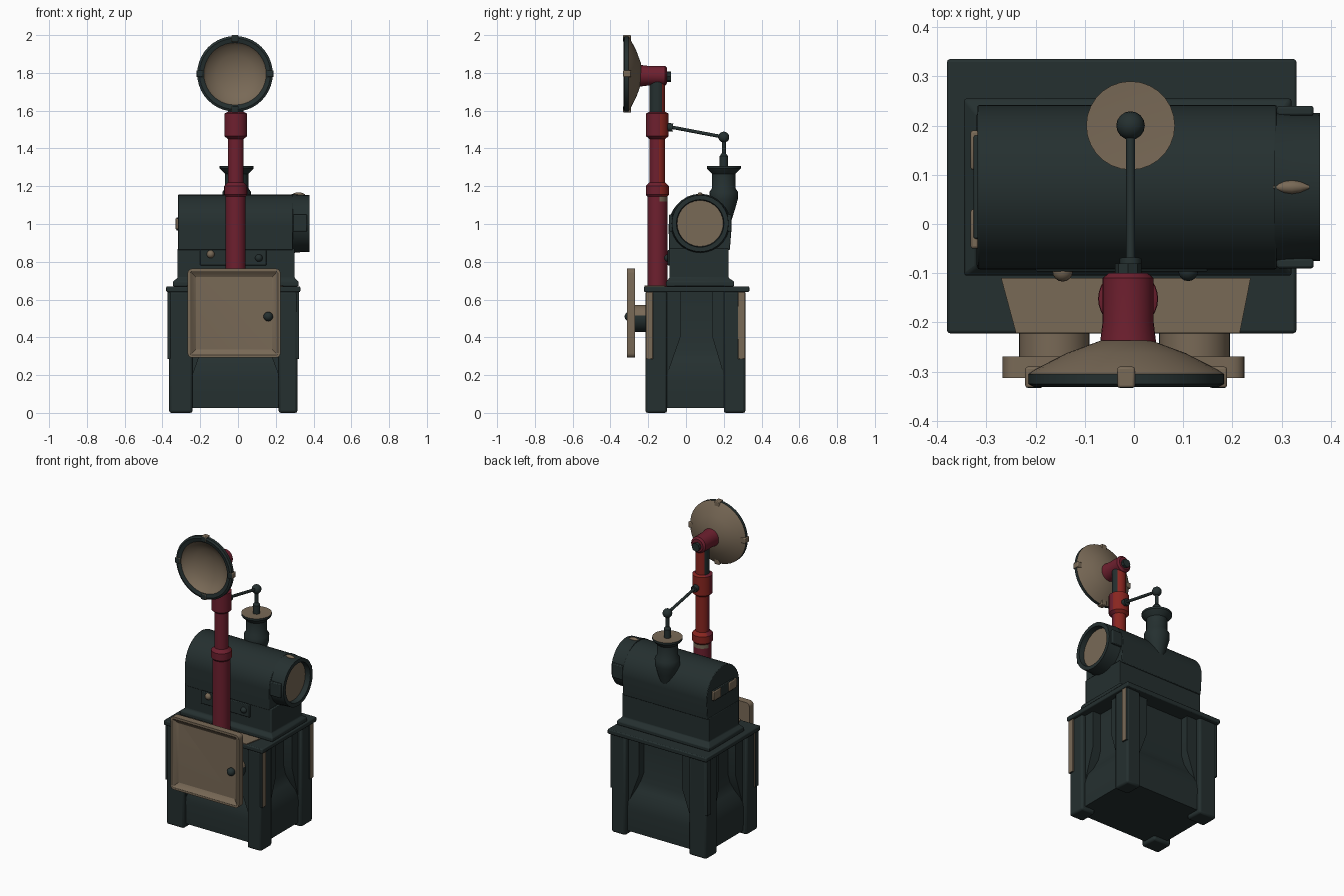
import bpy, bmesh, math
from mathutils import Vector, Matrix

cube = bpy.data.objects.get("Cube")
if cube:
    bpy.data.objects.remove(cube)


def material(name, rgb):
    m = bpy.data.materials.new(name)
    m.use_nodes = True
    m.diffuse_color = (*rgb, 1)
    m.node_tree.nodes["Principled BSDF"].inputs["Base Color"].default_value = (*rgb, 1)
    return m


IRON = material("dark green iron", (0.018, 0.029, 0.029))
TAN = material("worn tan", (0.19, 0.142, 0.094))
RED = material("crimson paint", (0.155, 0.014, 0.028))
SCARLET = material("scarlet paint", (0.25, 0.019, 0.014))


def finish(bm, name, mats, rule=None, bevel=0):
    bmesh.ops.recalc_face_normals(bm, faces=bm.faces)
    bm.normal_update()
    if rule:
        for f in bm.faces:
            f.material_index = int(rule(f))
    me = bpy.data.meshes.new(name)
    bm.to_mesh(me)
    bm.free()
    ob = bpy.data.objects.new(name, me)
    bpy.context.collection.objects.link(ob)
    for m in mats:
        me.materials.append(m)
    if bevel:
        mod = ob.modifiers.new("soft edges", 'BEVEL')
        mod.width, mod.segments = bevel, 2
    bpy.ops.object.select_all(action='DESELECT')
    ob.select_set(True)
    bpy.context.view_layer.objects.active = ob
    bpy.ops.object.shade_smooth_by_angle(angle=math.radians(35))


def box(name, x, y, z, mats, bevel=0, rule=None):
    bm = bmesh.new()
    bmesh.ops.create_cube(bm, size=1)
    for v in bm.verts:
        v.co = [(lo + hi) / 2 + c * (hi - lo) for (lo, hi), c in zip((x, y, z), v.co)]
    finish(bm, name, mats, rule, bevel)


def loft(name, rings, mats, rule=None, bevel=0):
    """Skin a stack of point rings and cap both ends."""
    bm = bmesh.new()
    rows = [[bm.verts.new(p) for p in ring] for ring in rings]
    n = len(rows[0])
    for a, b in zip(rows, rows[1:]):
        for i in range(n):
            j = (i + 1) % n
            bm.faces.new((a[i], a[j], b[j], b[i]))
    bm.faces.new(rows[0])
    bm.faces.new(rows[-1])
    finish(bm, name, mats, rule, bevel)


def turned(name, base, axis, profile, mats, rule=None, sides=28):
    """Lathe a (radius, distance) profile along an axis from base."""
    q = Vector((0, 0, 1)).rotation_difference(Vector(axis))
    rings = []
    for r, d in profile:
        rings.append([Vector(base) + q @ Vector((r * math.cos(math.tau * i / sides),
                                                 r * math.sin(math.tau * i / sides), d))
                      for i in range(sides)])
    loft(name, rings, mats, rule)


def ball(name, at, r, mat):
    bm = bmesh.new()
    bmesh.ops.create_uvsphere(bm, u_segments=16, v_segments=10, radius=r,
                              matrix=Matrix.Translation(at))
    finish(bm, name, [mat])


def rod(name, a, b, r, mat):
    d = Vector(b) - Vector(a)
    turned(name, a, d.normalized(), [(r, 0), (r, d.length)], [mat], sides=12)


def rect(x0, x1, y0, y1, z):
    return [(x0, y0, z), (x1, y0, z), (x1, y1, z), (x0, y1, z)]


# Stand: corner legs as (outer, inner, top inner) edges, webs that widen upward, side plates
for sx, xo, xi, xt in (("right", -0.365, -0.24, -0.17), ("left", 0.315, 0.215, 0.14)):
    for sy, yo, yi, yt in (("front", -0.215, -0.1, -0.03), ("back", 0.315, 0.2, 0.14)):
        box(f"{sy}_{sx}_leg", sorted((xo, xi)), sorted((yo, yi)), (0, 0.645), [IRON], 0.012)
        wx, wy = xo * 0.92, yo * 0.9
        loft(f"{sy}_{sx}_web", [rect(wx, xi, wy, yi, 0.2), rect(wx, (xi + xt) / 2, wy, (yi + yt) / 2, 0.3),
                                rect(wx, xt, wy, yt, 0.4), rect(wx, xt, wy, yt, 0.645)], [IRON])
        edge = (-0.213, -0.175) if sy == "front" else (0.275, 0.313)
        box(f"{sy}_{sx}_leg_plate", (xo - 0.009, xo + 0.009), edge, (0.285, 0.64), [IRON, TAN],
            0.003, lambda f: f.normal.x > 0.5 or (f.normal.y > 0.5 and sy == "front"))


# Stand core: bulged foot below a recessed channel
def core_ring(a, b, z):
    return rect(-0.025 - a, -0.025 + a, 0.05 - b, 0.05 + b, z)


loft("stand_core", [core_ring(0.315, 0.24, 0.025), core_ring(0.318, 0.243, 0.17),
                    core_ring(0.305, 0.23, 0.24), core_ring(0.275, 0.2, 0.285),
                    core_ring(0.255, 0.18, 0.34), core_ring(0.255, 0.18, 0.645)], [IRON])
box("table_top", (-0.38, 0.33), (-0.222, 0.335), (0.64, 0.67), [IRON], 0.006)
loft("table_patch", [[(-0.24, -0.221, z), (0.215, -0.221, z), (0.237, -0.11, z), (-0.27, -0.11, z)]
                     for z in (0.669, 0.675)], [TAN])

# Boiler skirt with a flared foot
loft("skirt", [rect(-0.345, 0.32, -0.105, 0.255, 0.67), rect(-0.345, 0.32, -0.105, 0.255, 0.695),
               rect(-0.32, 0.3, -0.087, 0.225, 0.715), rect(-0.32, 0.3, -0.087, 0.225, 0.87)],
     [IRON], bevel=0.005)
box("skirt_front_panel", (-0.2, 0.15), (-0.097, -0.08), (0.78, 0.862), [IRON], 0.004)
ball("skirt_tan_knob", (-0.145, -0.096, 0.84), 0.021, TAN)
ball("skirt_dark_knob", (0.11, -0.096, 0.82), 0.02, IRON)

# Boiler barrel: arched section pulled along x
arch = [(0.232, 0.862)]
for i in range(25):
    t = math.pi * i / 24
    arch.append((0.075 + 0.167 * math.cos(t), 0.99 + 0.165 * math.sin(t)))
arch.append((-0.09, 0.862))
loft("boiler_barrel", [[(x, y, z) for y, z in arch] for x in (-0.318, 0.29)], [IRON], bevel=0.004)
box("end_latch", (-0.326, -0.31), (-0.03, 0.18), (0.965, 1.035), [IRON], 0.004)
for side, y in (("front", -0.01), ("back", 0.15)):
    box(f"{side}_end_tab", (-0.332, -0.315), (y - 0.04, y + 0.04), (0.972, 1.03), [TAN], 0.005)

# Round housing with recessed tan window on the left end
turned("window_housing", (0.285, 0.075, 1.003), (1, 0, 0),
       [(0.157, 0), (0.153, 0.035), (0.15, 0.093), (0.126, 0.093), (0.122, 0.06)], [IRON, TAN],
       lambda f: f.normal.x > 0.9 and f.calc_center_median().x < 0.36)
turned("housing_top_stud", (0.283, 0.075, 1.154), (1, 0, 0),
       [(0.003, 0), (0.012, 0.022), (0.014, 0.038), (0.011, 0.055), (0.003, 0.073)], [TAN], sides=12)
for side, y in (("front", -0.08), ("back", 0.23)):
    box(f"{side}_housing_lug", (0.29, 0.365), (y - 0.01, y + 0.01), (0.96, 1.05), [IRON], 0.005)

# Chimney with flared tan rim
CX, CY = -0.007, 0.2
turned("chimney", (CX, CY, 0), (0, 0, 1),
       [(0.035, 1.0), (0.06, 1.08), (0.074, 1.13), (0.075, 1.17), (0.062, 1.19), (0.062, 1.265),
        (0.085, 1.288), (0.09, 1.295), (0.09, 1.308), (0.05, 1.306)], [IRON, TAN],
       lambda f: f.normal.z > 0.7 and f.calc_center_median().z > 1.3)
turned("chimney_spindle", (CX, CY, 0), (0, 0, 1),
       [(0.022, 1.3), (0.022, 1.36), (0.011, 1.375), (0.011, 1.45)], [IRON], sides=14)
ball("linkage_ball", (CX, CY, 1.46), 0.029, IRON)
rod("linkage_rod", (CX, CY, 1.46), (CX, -0.09, 1.515), 0.009, IRON)
rod("linkage_socket", (CX, -0.11, 1.515), (CX, -0.07, 1.51), 0.022, IRON)


# Red standpipe with collars; its back is brighter, with a worn band under the collar
def pipe_colour(f):
    z = f.calc_center_median().z
    if f.normal.y < 0.3 or z < 1.12:
        return 0
    return 2 if z < 1.148 else 1


PX, PY = -0.012, -0.152
turned("standpipe", (PX, PY, 0), (0, 0, 1),
       [(0.053, 0.665), (0.053, 1.12), (0.053, 1.145), (0.061, 1.155), (0.061, 1.2), (0.042, 1.22),
        (0.042, 1.45), (0.06, 1.465), (0.06, 1.585), (0.045, 1.592)], [RED, SCARLET, TAN], pipe_colour)
turned("pipe_neck", (PX, PY, 0), (0, 0, 1), [(0.041, 1.59), (0.041, 1.79)], [IRON, SCARLET],
       lambda f: f.normal.y > 0.6)
turned("lamp_arm", (PX, -0.1, 1.785), (0, -1, 0),
       [(0.04, 0), (0.052, 0.01), (0.052, 0.1), (0.058, 0.15)], [RED])
turned("arm_nut", (PX, -0.08, 1.78), (0, -1, 0), [(0.027, 0), (0.027, 0.03)], [IRON], sides=8)

# Lamp dish: tan bowl behind, dark rim, tan hollow
DX, DZ = -0.016, 1.795
turned("lamp_dish", (DX, 0, DZ), (0, -1, 0),
       [(0.052, 0.237), (0.12, 0.262), (0.185, 0.295), (0.2, 0.305), (0.2, 0.325), (0.188, 0.331),
        (0.165, 0.325), (0.15, 0.305), (0.1, 0.278), (0.04, 0.262)], [TAN, IRON],
       lambda f: math.hypot(f.calc_center_median().x - DX, f.calc_center_median().z - DZ) > 0.168
       and f.calc_center_median().y < -0.305, sides=40)
for i, side in enumerate(("left", "top", "right", "bottom")):
    a = math.pi / 2 * i
    x, z = DX + 0.187 * math.cos(a), DZ + 0.187 * math.sin(a)
    box(f"dish_{side}_lug", (x - 0.018, x + 0.018), (-0.333, -0.29), (z - 0.018, z + 0.018),
        [TAN, IRON], 0.005, lambda f: f.normal.y < -0.5)

# Square tray door with softly hollowed face, carried on two short drums
bm = bmesh.new()
bmesh.ops.create_cube(bm, size=1)
for v in bm.verts:
    v.co = (-0.021 + 0.492 * v.co.x, -0.291 + 0.044 * v.co.y, 0.528 + 0.472 * v.co.z)
bmesh.ops.bevel(bm, geom=[e for e in bm.edges if abs(e.verts[0].co.y - e.verts[1].co.y) > 0.02],
                offset=0.025, segments=4, affect='EDGES', profile=0.5)
bm.normal_update()
front = [f for f in bm.faces if f.normal.y < -0.9]
for thickness, depth in ((0.014, 0), (0.012, -0.01), (0.018, -0.012)):
    bmesh.ops.inset_region(bm, faces=front, thickness=thickness, depth=depth)
finish(bm, "tray_door", [TAN], bevel=0.003)
ball("tray_knob", (0.16, -0.3, 0.51), 0.025, IRON)
for side, x in (("right", -0.162), ("left", 0.123)):
    turned(f"{side}_tray_drum", (x, -0.2, 0.5), (0, -1, 0), [(0.072, 0), (0.072, 0.075)],
           [IRON, TAN], lambda f: f.normal.z > 0.3)
